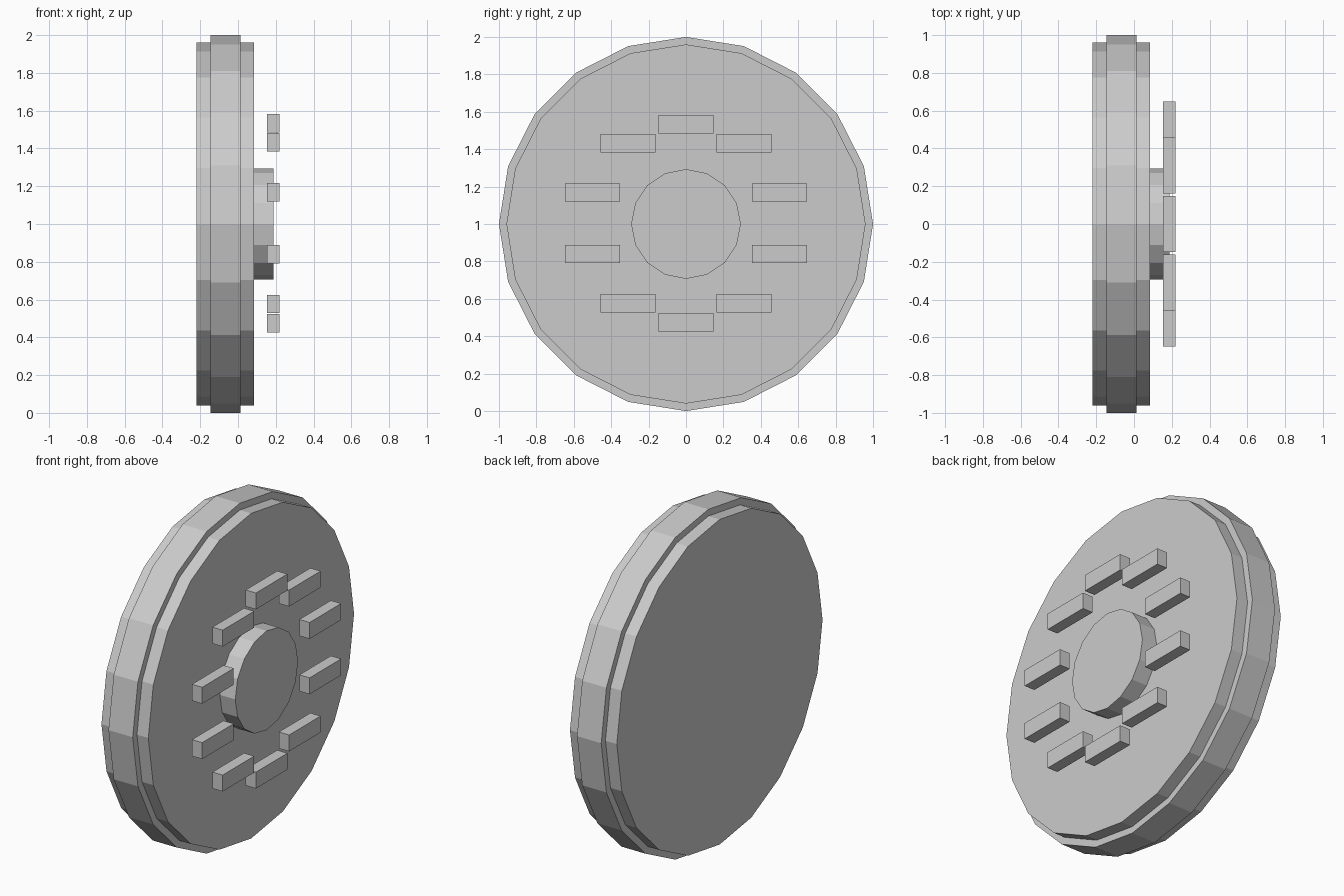
import bpy
from math import sin, cos, pi

if "Cube" in bpy.data.objects:
    bpy.data.objects.remove(bpy.data.objects["Cube"])

CENTRE_Z = 1.0


def disc(name, x0, x1, radius, sides):
    """Flat-faced disc whose axis runs along x."""
    bpy.ops.mesh.primitive_cylinder_add(
        vertices=sides, radius=radius, depth=x1 - x0,
        location=((x0 + x1) / 2, 0, CENTRE_Z), rotation=(0, pi / 2, 0))
    bpy.context.object.name = name


def block(name, x0, x1, y, z, width, height):
    bpy.ops.mesh.primitive_cube_add(size=1, location=((x0 + x1) / 2, y, z))
    ob = bpy.context.object
    ob.name = name
    ob.scale = (x1 - x0, width, height)


# Wheel body, raised tread band and hub cap
disc("wheel_body", -0.22, 0.086, 0.96, 20)
disc("tread_band", -0.146, 0.012, 1.0, 20)
disc("hub_cap", 0.08, 0.187, 0.293, 16)

# Ring of lug blocks, all kept level, floating just off the outer face
LUGS = 10
for i in range(LUGS):
    a = 2 * pi * i / LUGS
    block(f"lug_{i + 1}", 0.153, 0.22, 0.527 * sin(a), CENTRE_Z + 0.004 + 0.529 * cos(a),
          0.294, 0.097)
